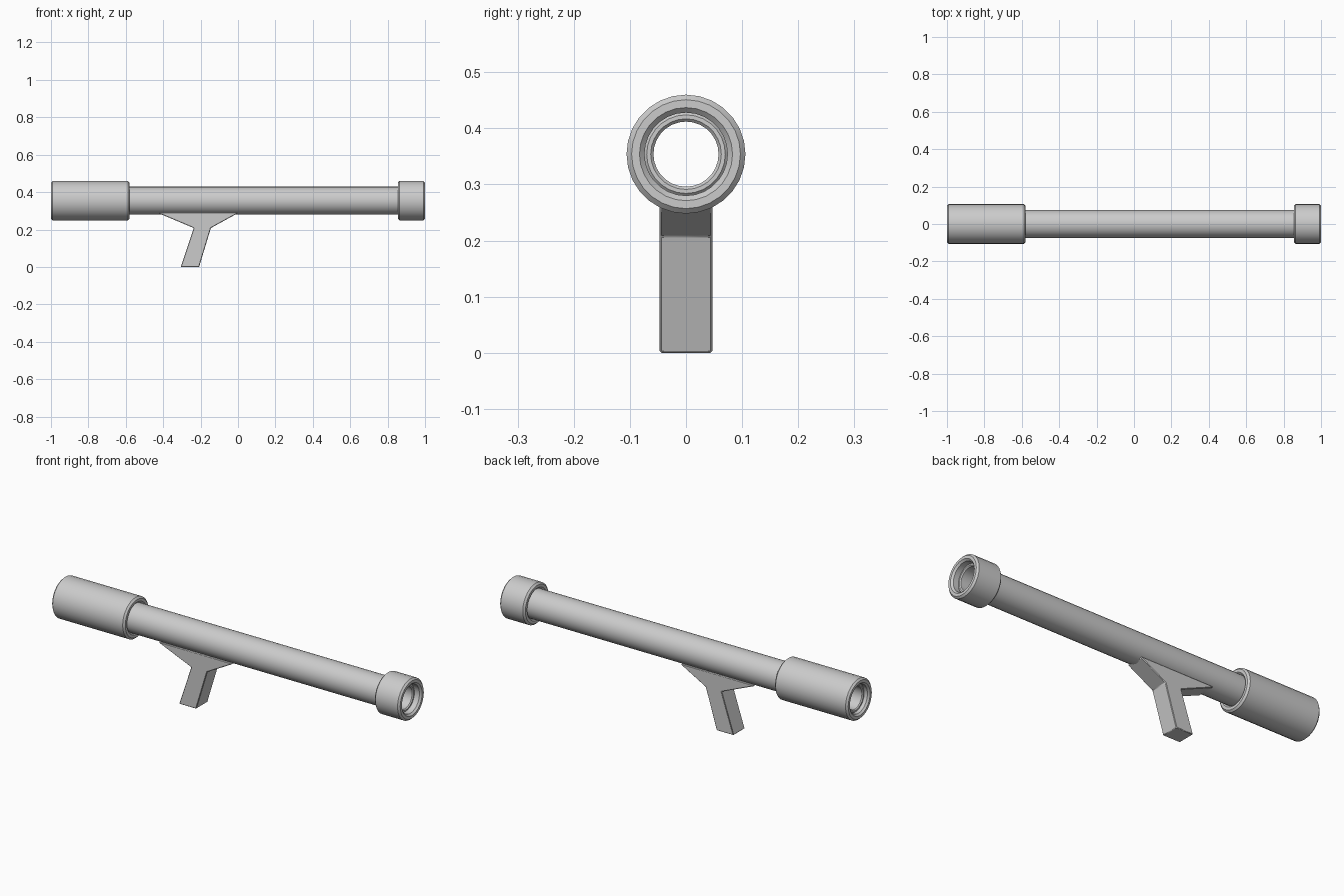
import bpy, bmesh
from math import cos, sin, pi, radians

if "Cube" in bpy.data.objects:
    bpy.data.objects.remove(bpy.data.objects["Cube"])

AXIS_Z = 0.354
SIDES = 28


def finish(name, bm, angle=35):
    bmesh.ops.recalc_face_normals(bm, faces=bm.faces)
    mesh = bpy.data.meshes.new(name)
    bm.to_mesh(mesh)
    bm.free()
    ob = bpy.data.objects.new(name, mesh)
    bpy.context.collection.objects.link(ob)
    bpy.ops.object.select_all(action='DESELECT')
    ob.select_set(True)
    bpy.context.view_layer.objects.active = ob
    bpy.ops.object.shade_smooth_by_angle(angle=radians(angle))
    return ob


def hollow_cylinder(name, x0, x1, outer, inner, chamfer):
    """Chamfered pipe revolved around the launcher axis."""
    c = chamfer
    profile = [(x0 + c, outer), (x1 - c, outer), (x1, outer - c), (x1, inner + c),
               (x1 - c, inner), (x0 + c, inner), (x0, inner + c), (x0, outer - c)]
    bm = bmesh.new()
    rings = []
    for i in range(SIDES):
        a = 2 * pi * i / SIDES
        rings.append([bm.verts.new((x, r * cos(a), AXIS_Z + r * sin(a))) for x, r in profile])
    n = len(profile)
    for i in range(SIDES):
        p, q = rings[i], rings[(i + 1) % SIDES]
        for j in range(n):
            k = (j + 1) % n
            bm.faces.new((p[j], p[k], q[k], q[j]))
    return finish(name, bm)


# Long tube, rear sleeve and front collar
hollow_cylinder("barrel", -0.975, 0.965, 0.075, 0.058, 0.005)
hollow_cylinder("rear_sleeve", -1.0, -0.58, 0.106, 0.074, 0.009)
hollow_cylinder("front_collar", 0.855, 1.0, 0.106, 0.074, 0.009)

# Slanted grip flaring into a mount below the tube
outline = [(-0.42, 0.291), (-0.42, 0.285), (-0.237, 0.208), (-0.306, 0.0),
           (-0.208, 0.0), (-0.145, 0.208), (-0.005, 0.285), (-0.005, 0.291)]
bm = bmesh.new()
face = bm.faces.new([bm.verts.new((x, -0.047, z)) for x, z in outline])
new = bmesh.ops.extrude_face_region(bm, geom=[face])["geom"]
bmesh.ops.translate(bm, vec=(0, 0.094, 0), verts=[v for v in new if isinstance(v, bmesh.types.BMVert)])
bmesh.ops.recalc_face_normals(bm, faces=bm.faces)
grip = finish("grip", bm, 20)
bevel = grip.modifiers.new("edge_bevel", 'BEVEL')
bevel.width = 0.009
bevel.segments = 1
bevel.limit_method = 'ANGLE'
bevel.angle_limit = radians(20)
